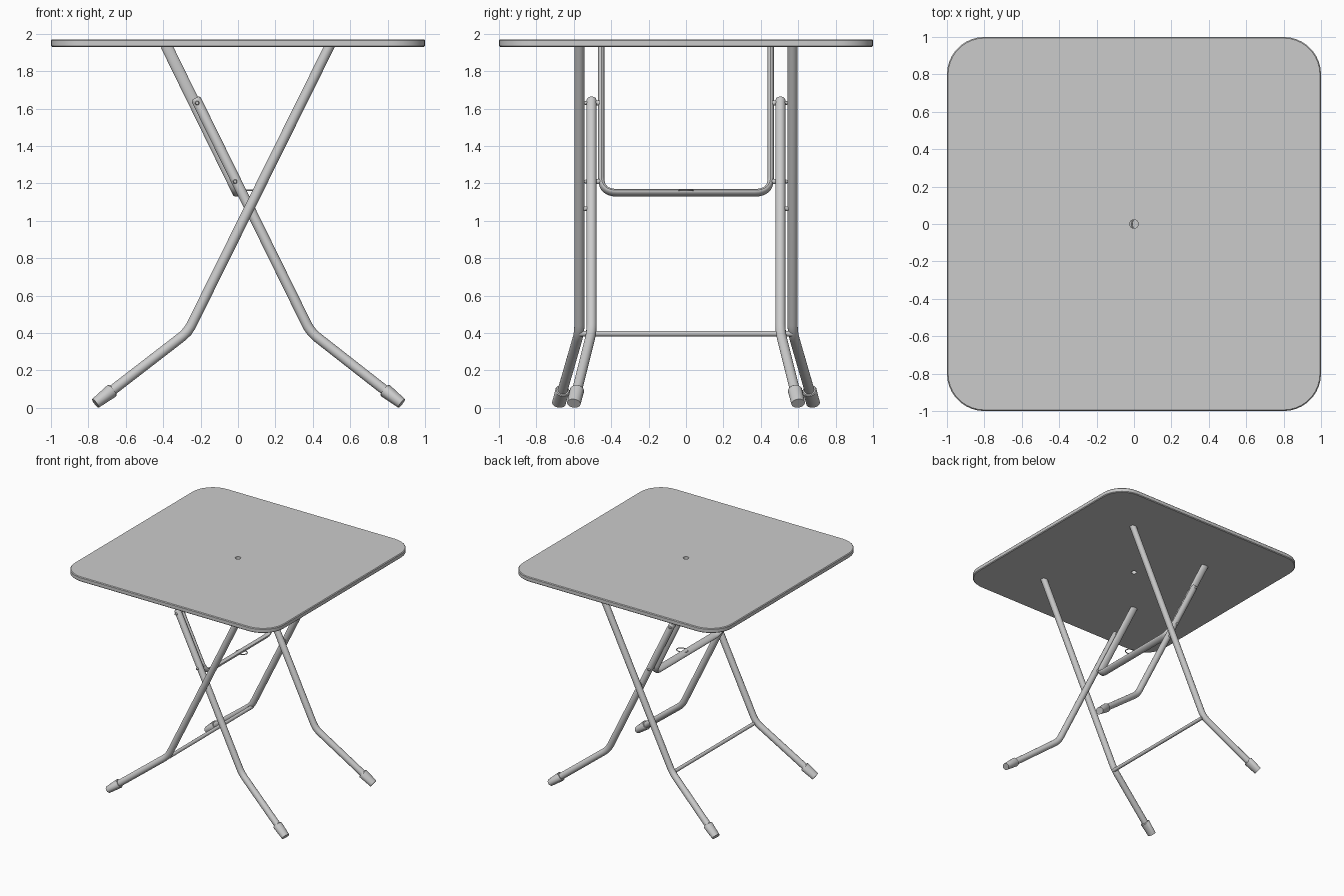
import bpy
import bmesh
from math import sin, cos, pi, tau, radians
from mathutils import Vector

if "Cube" in bpy.data.objects:
    bpy.data.objects.remove(bpy.data.objects["Cube"], do_unlink=True)

GREY = (0.6, 0.6, 0.6, 1)
grey = bpy.data.materials.new("light grey")
grey.use_nodes = True
grey.diffuse_color = GREY
grey.node_tree.nodes["Principled BSDF"].inputs["Base Color"].default_value = GREY


def finish(bm, name, angle=35):
    bmesh.ops.recalc_face_normals(bm, faces=bm.faces)
    mesh = bpy.data.meshes.new(name)
    bm.to_mesh(mesh)
    bm.free()
    mesh.materials.append(grey)
    obj = bpy.data.objects.new(name, mesh)
    bpy.context.collection.objects.link(obj)
    bpy.ops.object.select_all(action="DESELECT")
    obj.select_set(True)
    bpy.context.view_layer.objects.active = obj
    bpy.ops.object.shade_smooth_by_angle(angle=radians(angle))
    return obj


def bridge(bm, a, b):
    n = len(a)
    for i in range(n):
        bm.faces.new((a[i], a[(i + 1) % n], b[(i + 1) % n], b[i]))


def rounded(points, radius, steps=6):
    """Replace the inner corners of a path with smooth bends."""
    pts = [Vector(p) for p in points]
    path = [pts[0]]
    for p, q, r in zip(pts, pts[1:], pts[2:]):
        a = q + (p - q).normalized() * radius
        b = q + (r - q).normalized() * radius
        for i in range(steps + 1):
            t = i / steps
            path.append(a * (1 - t) ** 2 + q * 2 * t * (1 - t) + b * t * t)
    return path + [pts[-1]]


def tube(name, path, radii, ref=(0, 1, 0), sides=16, closed=False):
    """Sweep an ellipse along a path; radii is (along ref, across) or a list of them."""
    pts = [Vector(p) for p in path]
    n = len(pts)
    if not isinstance(radii, list):
        radii = [radii] * n
    bm = bmesh.new()
    rings = []
    for i, p in enumerate(pts):
        before = pts[i - 1] if i or closed else p
        after = pts[(i + 1) % n] if i < n - 1 or closed else p
        t = ((after - p).normalized() + (p - before).normalized()).normalized()
        u = Vector(ref)
        u = (u - t * u.dot(t)).normalized()
        v = t.cross(u)
        ru, rv = radii[i]
        rings.append([bm.verts.new(p + u * ru * cos(k * tau / sides) + v * rv * sin(k * tau / sides))
                      for k in range(sides)])
    for a, b in zip(rings, rings[1:]):
        bridge(bm, a, b)
    if closed:
        bridge(bm, rings[-1], rings[0])
    else:
        bm.faces.new(rings[0])
        bm.faces.new(rings[-1])
    return finish(bm, name)


# Table top: rounded square with eased rims and a centre hole
def top_loop(bm, inset, z, seg=10, corner=0.2):
    verts = []
    for q in range(4):
        cx = (1 - corner) * (1 if q in (0, 3) else -1)
        cy = (1 - corner) * (1 if q < 2 else -1)
        for i in range(seg):
            a = (q + i / (seg - 1)) * pi / 2
            r = corner - inset
            verts.append(bm.verts.new((cx + r * cos(a), cy + r * sin(a), z)))
    return verts


def hole_loop(bm, z, count=40, r=0.023):
    return [bm.verts.new((r * cos((i + 0.5) * tau / count), r * sin((i + 0.5) * tau / count), z))
            for i in range(count)]


bm = bmesh.new()
loops = [hole_loop(bm, 1.93)]
loops += [top_loop(bm, inset, z) for inset, z in
          ((0.006, 1.93), (0, 1.936), (0, 1.964), (0.006, 1.97))]
loops.append(hole_loop(bm, 1.97))
for a, b in zip(loops, loops[1:] + loops[:1]):
    bridge(bm, a, b)
finish(bm, "table_top", 30)

# Bent legs with tapered rubber feet, one of each pair per side
R = 0.027


def leg(name, head, knee, foot, round_head):
    path = rounded([head, knee, foot], 0.05)
    radii = [(R, R)] * len(path)
    if round_head:
        axis = (Vector(head) - Vector(knee)).normalized()
        for d, s in ((0.008, 0.9), (0.013, 0.65)):
            path.insert(0, Vector(head) + axis * d)
            radii.insert(0, (R * s, R * s))
    tube(name, path, radii)
    end = Vector(foot)
    back = (Vector(knee) - end).normalized()
    tube(name.replace("leg", "foot"),
         [end + back * d for d in (0.118, 0.112, 0)],
         [(0.035, 0.034), (0.039, 0.038), (0.037, 0.029)])


def rivet(name, x, z, y0, y1, r=0.014):
    tube(name, [(x, y0, z), (x, (y0 + 3 * y1) / 4, z), (x, y1, z)],
         [(r, r), (r, r), (r * 0.6, r * 0.6)], ref=(0, 0, 1), sides=12)


for side, s in (("front", -1), ("back", 1)):
    leg(side + "_outer_leg", (0.495, s * 0.57, 1.945), (-0.268, s * 0.57, 0.405),
        (-0.762, s * 0.68, 0.024), False)
    leg(side + "_inner_leg", (-0.222, s * 0.505, 1.645), (0.388, s * 0.505, 0.405),
        (0.875, s * 0.60, 0.024), True)
    rivet(side + "_crossing_pivot", 0.063, 1.065, s * 0.5, s * 0.56, 0.012)
    rivet(side + "_lower_rivet", -0.015, 1.21, s * 0.45, s * 0.543)
    rivet(side + "_upper_rivet", -0.218, 1.63, s * 0.45, s * 0.543)

# Bar joining the outer legs at the knees
tube("cross_bar", [(-0.262, -0.57, 0.397), (-0.262, 0.57, 0.397)], (0.015, 0.015), ref=(0, 0, 1))

# U-shaped oval frame hanging from the top
hang = (-0.385, 1.94)
low = (0.002, 1.15)
normal = Vector((hang[1] - low[1], 0, low[0] - hang[0])).normalized()
frame = rounded([(hang[0], -0.453, hang[1]), (low[0], -0.453, low[1]),
                 (low[0], 0.453, low[1]), (hang[0], 0.453, hang[1])], 0.085, 8)
tube("hanging_frame", frame, (0.031, 0.017), ref=normal)

# Wire ring on the lower bar of the frame
tube("latch_ring", [(0.035 + 0.048 * cos(i * tau / 24), 0.037 * sin(i * tau / 24), 1.163)
                    for i in range(24)], (0.004, 0.004), ref=(0, 0, 1), sides=8, closed=True)
